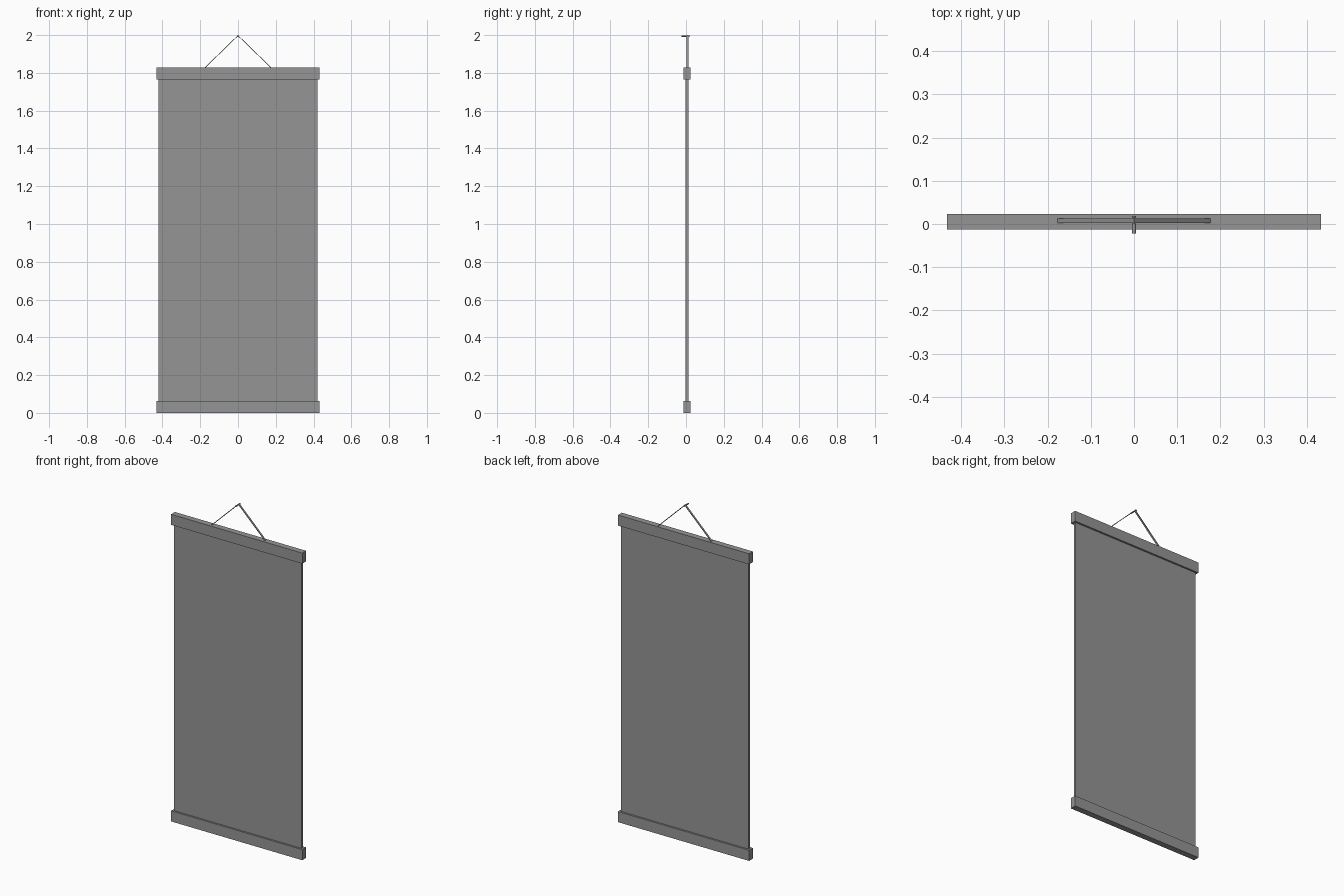
import bpy, bmesh, math
from mathutils import Matrix

cube = bpy.data.objects.get("Cube")
if cube:
    bpy.data.objects.remove(cube, do_unlink=True)

grey = bpy.data.materials.new("mid_grey")
grey.use_nodes = True
colour = (0.3, 0.3, 0.3, 1)
grey.diffuse_color = colour
grey.node_tree.nodes["Principled BSDF"].inputs["Base Color"].default_value = colour

MID_Y = 0.0055  # depth centre of the hanging


def finish(name, bm):
    bmesh.ops.recalc_face_normals(bm, faces=bm.faces)
    mesh = bpy.data.meshes.new(name)
    bm.to_mesh(mesh)
    bm.free()
    mesh.materials.append(grey)
    ob = bpy.data.objects.new(name, mesh)
    bpy.context.collection.objects.link(ob)
    return ob


def box(name, width, depth, z0, z1):
    bm = bmesh.new()
    bmesh.ops.create_cube(bm, size=1)
    bmesh.ops.scale(bm, vec=(width, depth, z1 - z0), verts=bm.verts)
    bmesh.ops.translate(bm, vec=(0, MID_Y, (z0 + z1) / 2), verts=bm.verts)
    return finish(name, bm)


def rod(bm, radius, y0, y1, z):
    place = Matrix.Translation((0, (y0 + y1) / 2, z)) @ Matrix.Rotation(math.pi / 2, 4, "X")
    bmesh.ops.create_cone(bm, cap_ends=True, segments=12, radius1=radius,
                          radius2=radius, depth=y1 - y0, matrix=place)


# Banner sheet and the two clamping bars
box("banner_sheet", 0.84, 0.014, 0.03, 1.8)
box("bottom_bar", 0.864, 0.036, 0, 0.063)
box("top_bar", 0.864, 0.036, 1.765, 1.828)

# Flat hanging cord: an inverted V profile extruded in depth
profile = [(-0.178, 1.827), (0, 2.0), (0.178, 1.827),
           (0.173, 1.827), (0, 1.995), (-0.173, 1.827)]
bm = bmesh.new()
face = bm.faces.new([bm.verts.new((x, 0.002, z)) for x, z in profile])
ext = bmesh.ops.extrude_face_region(bm, geom=[face])
bmesh.ops.translate(bm, vec=(0, 0.011, 0),
                    verts=[v for v in ext["geom"] if isinstance(v, bmesh.types.BMVert)])
finish("hanging_cord", bm)

# Nail with a wider front and a small disc at the back
bm = bmesh.new()
rod(bm, 0.0042, -0.0225, 0.001, 1.9945)
rod(bm, 0.002, 0.001, 0.0155, 1.9945)
rod(bm, 0.005, 0.0155, 0.018, 1.9945)
finish("nail", bm)
